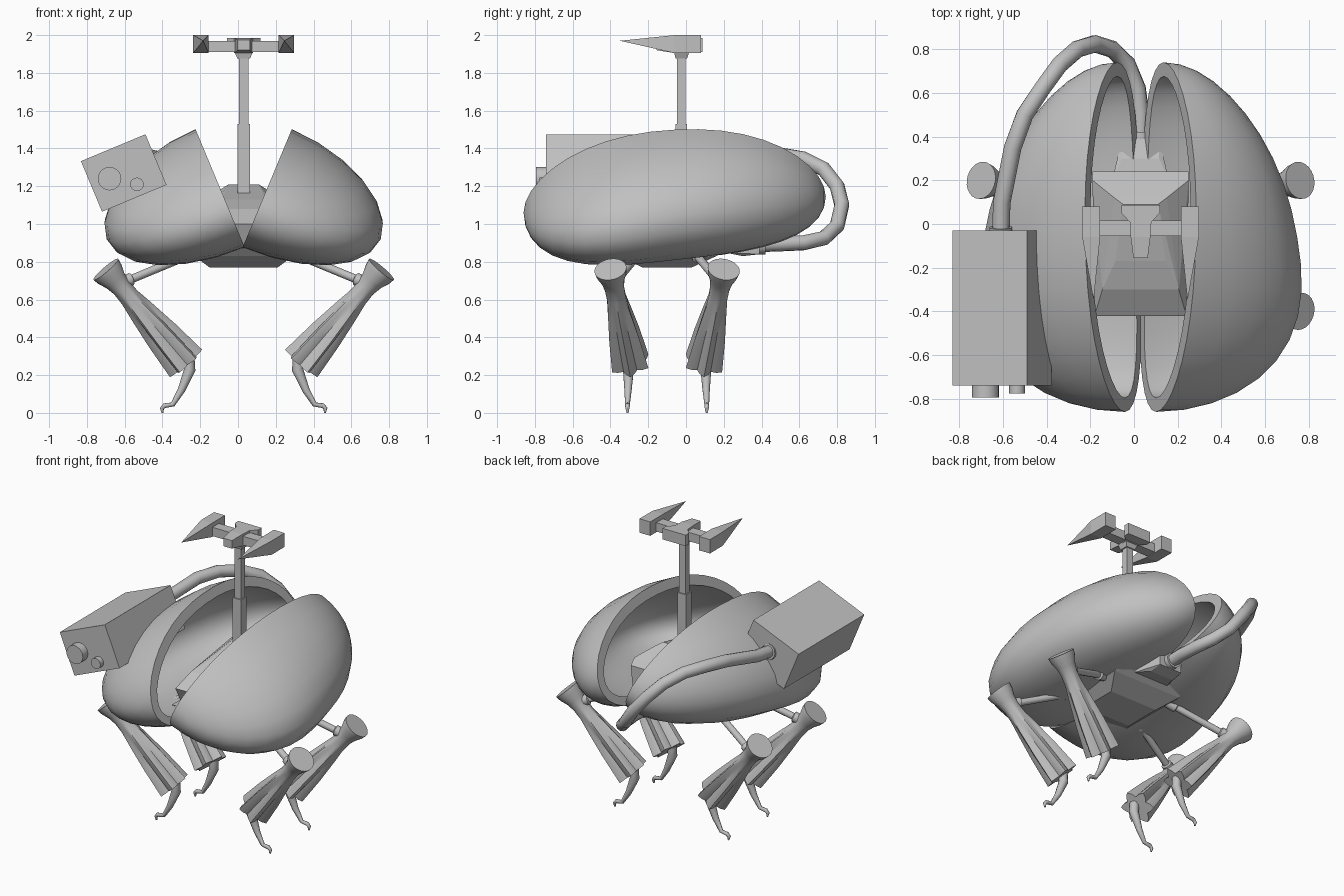
import bpy, bmesh, math
from mathutils import Vector, Matrix

cube = bpy.data.objects.get("Cube")
if cube:
    bpy.data.objects.remove(cube, do_unlink=True)

grey = bpy.data.materials.new("plain_grey")
grey.use_nodes = True
GREY = (0.53, 0.53, 0.53, 1)
grey.diffuse_color = GREY
grey.node_tree.nodes["Principled BSDF"].inputs["Base Color"].default_value = GREY

CX = 0.03                      # symmetry plane of the walker
CY = -0.1                      # middle of the leg layout
TILT = math.radians(22.6)      # opening angle of the shells


def finish(name, bm, smooth=None):
    bmesh.ops.remove_doubles(bm, verts=bm.verts, dist=0.0005)
    bmesh.ops.recalc_face_normals(bm, faces=bm.faces)
    mesh = bpy.data.meshes.new(name)
    bm.to_mesh(mesh)
    bm.free()
    mesh.materials.append(grey)
    if smooth:
        for p in mesh.polygons:
            p.use_smooth = True
        mesh.set_sharp_from_angle(angle=math.radians(smooth))
    ob = bpy.data.objects.new(name, mesh)
    bpy.context.collection.objects.link(ob)
    return ob


def loft(name, rings, caps=True, smooth=40):
    bm = bmesh.new()
    rows = [[bm.verts.new(p) for p in ring] for ring in rings]
    n = len(rows[0])
    for a, b in zip(rows, rows[1:]):
        for j in range(n):
            k = (j + 1) % n
            bm.faces.new((a[j], a[k], b[k], b[j]))
    if caps:
        bm.faces.new(rows[0])
        bm.faces.new(rows[-1])
    return finish(name, bm, smooth)


def tube(name, path, radii, sides=12, lobes=None):
    """Round tube along a path; lobes gives a ridge depth per ring."""
    pts = [Vector(p) for p in path]
    rings = []
    for i, p in enumerate(pts):
        d = (pts[min(i + 1, len(pts) - 1)] - pts[max(i - 1, 0)]).normalized()
        ref = Vector((0, 1, 0)) if abs(d.y) < 0.8 else Vector((0, 0, 1))
        if len(pts) > 9:
            ref = Vector((0.5, 0.3, 0.8))
        u = d.cross(ref).normalized()
        v = d.cross(u)
        ring = []
        for j in range(sides):
            a = math.tau * j / sides
            r = radii[i] * (1 + (lobes[i] * math.cos(6 * a) if lobes else 0))
            ring.append(p + (u * math.cos(a) + v * math.sin(a)) * r)
        rings.append(ring)
    return loft(name, rings)


def hull(name, points):
    bm = bmesh.new()
    for p in points:
        bm.verts.new(p)
    bmesh.ops.convex_hull(bm, input=bm.verts)
    loose = [v for v in bm.verts if not v.link_faces]
    bmesh.ops.delete(bm, geom=loose, context='VERTS')
    return finish(name, bm)


def pairs(rows):
    return [(CX + s * x, y, z) for x, y, z in rows for s in (-1, 1)]


def box(name, centre, size, turn=0):
    bm = bmesh.new()
    m = Matrix.Translation(centre) @ Matrix.Rotation(turn, 4, 'Y') @ Matrix.Diagonal((*size, 1))
    bmesh.ops.create_cube(bm, size=1, matrix=m)
    return finish(name, bm)


# Split egg shell: two thick half shells leaning apart
def shell_point(side, t, a, inner):
    e = math.sqrt(max(0, 1 - abs(t) ** 2.4))
    n = 0.625 * e * (1 - 0.28 * t) * math.cos(a) * (0.9 if inner else 1)
    u = 0.33 - 0.1 * t * t + 0.045 * t + 0.33 * e * math.sin(a) * (0.8 if inner else 1)
    y = -0.06 + 0.8 * t * (0.92 if inner else 1)
    x = CX + side * (n * math.cos(TILT) + u * math.sin(TILT))
    return (x, y, 0.89 + u * math.cos(TILT) - n * math.sin(TILT))


arc = [math.pi * (j / 12 - 0.5) for j in range(13)]
for side, label in ((-1, "right"), (1, "left")):
    rings = []
    for i in range(21):
        t = -math.cos(math.pi * i / 20)
        rings.append([shell_point(side, t, a, False) for a in arc]
                     + [shell_point(side, t, a, True) for a in reversed(arc)])
    loft("shell_" + label, rings, caps=False)

# Central body: lower pan, faceted cabin and rear coupling
hull("body_pan", pairs([(0.18, -0.23, 0.77), (0.18, 0.03, 0.77),
                        (0.26, -0.36, 0.83), (0.26, 0.16, 0.83),
                        (0.25, -0.4, 0.87), (0.25, 0.22, 0.87)]))
hull("cabin", pairs([(0.2, -0.36, 0.87), (0.21, -0.42, 1.0), (0.175, -0.3, 1.08),
                     (0.115, -0.17, 1.13), (0.12, 0.12, 1.185), (0.08, 0.09, 1.21),
                     (0.22, 0.2, 1.11), (0.22, 0.24, 1.07), (0.2, 0.24, 0.87)]))
hull("rear_coupling", pairs([(0.13, 0.2, 0.85), (0.13, 0.2, 0.98),
                             (0.085, 0.3, 0.97), (0.085, 0.39, 0.94),
                             (0.085, 0.39, 0.84), (0.085, 0.3, 0.83)]))

# Mast
box("mast_lower", (CX, -0.025, 1.33), (0.065, 0.06, 0.4))
box("mast_upper", (CX, -0.025, 1.7), (0.05, 0.045, 0.38))
hull("mast_collar", pairs([(0.033, -0.055, 1.875), (0.033, 0.005, 1.875),
                           (0.046, -0.062, 1.905), (0.046, 0.015, 1.905)]))

# Sensor head with two pointed blades
box("head_bar", (CX, -0.02, 1.94), (0.4, 0.07, 0.06))
hull("head_back", pairs([(x, y, z) for x, y in ((0.088, 0.087), (0.088, 0.05), (0.05, 0.01))
                         for z in (1.91, 1.985)]))
hull("head_snout", pairs([(0.05, 0.02, z) for z in (1.905, 1.985)]
                         + [(0.045, -0.06, z) for z in (1.905, 1.985)]
                         + [(0.033, -0.155, z) for z in (1.92, 1.975)]))
for s, label in ((-1, "right"), (1, "left")):
    pts = [(CX + s * x, y, z) for x in (0.185, 0.267) for y in (0.08, -0.06) for z in (1.905, 2.0)]
    hull("blade_" + label, pts + [(CX + s * 0.215, -0.35, 1.97)])

# Side camera with two lenses
box("camera_box", (-0.605, -0.385, 1.27), (0.37, 0.71, 0.29), -TILT)
tube("large_lens", [(-0.68, -0.7, 1.24), (-0.68, -0.795, 1.24)], [0.062] * 2, 20)
tube("small_lens", [(-0.535, -0.7, 1.21), (-0.535, -0.775, 1.21)], [0.036] * 2, 16)

# Hose from the camera round to the coupling
hose = [(-0.61, -0.05, 1.29), (-0.605, 0.1, 1.31), (-0.555, 0.35, 1.36), (-0.5, 0.5, 1.365),
        (-0.42, 0.62, 1.345), (-0.34, 0.73, 1.29), (-0.26, 0.8, 1.2), (-0.18, 0.825, 1.1),
        (-0.1, 0.8, 0.99), (-0.03, 0.73, 0.925), (0.015, 0.62, 0.9), (CX, 0.5, 0.895),
        (CX, 0.36, 0.89)]
tube("hose", hose, [0.04] * len(hose))
tube("hose_collar_front", [(-0.61, -0.04, 1.29), (-0.61, -0.015, 1.295)], [0.052] * 2)
tube("hose_collar_rear", [(CX, 0.38, 0.89), (CX, 0.42, 0.89)], [0.052] * 2)

# Four legs: strut, fluted shin and hooked foot
for sx, lr in ((-1, "right"), (1, "left")):
    for sy, fb in ((-1, "front"), (1, "rear")):
        tag = fb + "_" + lr

        def at(x, y, z):
            return Vector((CX + sx * x, CY + sy * y, z))

        knee, ankle = at(0.73, 0.3, 0.76), at(0.305, 0.195, 0.262)
        steps = (0, 0.05, 0.12, 0.2, 0.3, 0.45, 0.7, 1)
        tube("shin_" + tag, [knee.lerp(ankle, s) for s in steps],
             [0.086, 0.08, 0.062, 0.052, 0.052, 0.062, 0.078, 0.092], 24,
             [0, 0, 0, 0, 0.05, 0.13, 0.19, 0.22])
        hip, joint = at(0.18, 0.12, 0.88), knee.lerp(ankle, 0.16)
        tube("strut_" + tag, [hip, hip.lerp(joint, 0.28), hip.lerp(joint, 0.29),
                              hip.lerp(joint, 0.85), hip.lerp(joint, 0.86), joint],
             [0.034, 0.034, 0.022, 0.022, 0.034, 0.034])
        tube("foot_" + tag,
             [at(0.29, 0.205, 0.29), at(0.285, 0.205, 0.23), at(0.33, 0.207, 0.12),
              at(0.375, 0.21, 0.045), at(0.42, 0.21, 0.038), at(0.433, 0.21, 0.024),
              at(0.43, 0.21, 0)],
             [0.03, 0.03, 0.02, 0.013, 0.013, 0.011, 0.005], 10)
